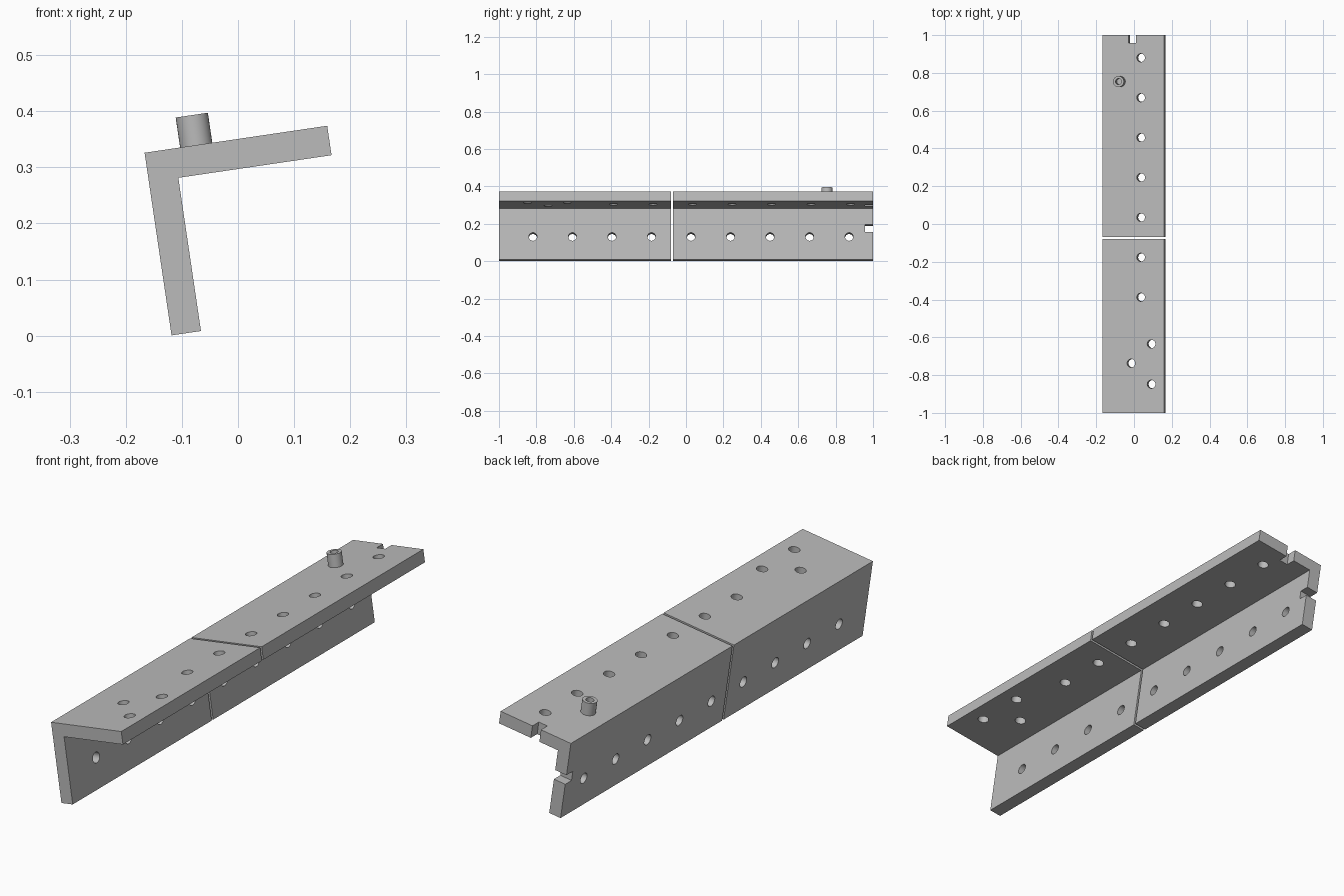
import bpy
import bmesh
from math import radians
from mathutils import Matrix

if "Cube" in bpy.data.objects:
    bpy.data.objects.remove(bpy.data.objects["Cube"], do_unlink=True)

FLANGE = 0.329      # width of each leg of the angle
THICK = 0.053
SEAM = -0.075       # position of the cut across the bar
GAP = 0.01
HOLE_R = 0.022
STEP = 0.2113       # hole spacing
# frame of the tilted bar: origin on the outer corner
PLACE = Matrix.Translation((-0.1665, 0, 0.326)) @ Matrix.Rotation(radians(-8.4), 4, "Y")

grey = bpy.data.materials.new("plain grey")
grey.use_nodes = True
colour = (0.5, 0.5, 0.5, 1)
grey.diffuse_color = colour
grey.node_tree.nodes["Principled BSDF"].inputs["Base Color"].default_value = colour


def make(name, bm):
    bmesh.ops.recalc_face_normals(bm, faces=bm.faces)
    mesh = bpy.data.meshes.new(name)
    bm.to_mesh(mesh)
    bm.free()
    mesh.materials.append(grey)
    obj = bpy.data.objects.new(name, mesh)
    bpy.context.collection.objects.link(obj)
    obj.matrix_world = PLACE
    return obj


def rod(bm, centre, radius, depth, turn=0):
    m = Matrix.Translation(centre) @ Matrix.Rotation(radians(turn), 4, "Y")
    bmesh.ops.create_cone(bm, cap_ends=True, segments=32, radius1=radius,
                          radius2=radius, depth=depth, matrix=m)


def box(bm, centre, size):
    m = Matrix.Translation(centre) @ Matrix.Diagonal((*size, 1))
    bmesh.ops.create_cube(bm, size=1, matrix=m)


def carve(obj, cutter):
    mod = obj.modifiers.new("cut", "BOOLEAN")
    mod.operation = "DIFFERENCE"
    mod.solver = "EXACT"
    mod.object = cutter
    bpy.context.view_layer.update()
    result = bpy.data.meshes.new_from_object(
        obj.evaluated_get(bpy.context.evaluated_depsgraph_get()))
    obj.modifiers.clear()
    obj.data = result


def angle_bar(name, y0, y1):
    # L-shaped section swept along y
    section = [(0, 0), (FLANGE, 0), (FLANGE, -THICK), (THICK, -THICK),
               (THICK, -FLANGE), (0, -FLANGE)]
    bm = bmesh.new()
    face = bm.faces.new([bm.verts.new((u, y0, v)) for u, v in section])
    swept = bmesh.ops.extrude_face_region(bm, geom=[face])["geom"]
    bmesh.ops.translate(bm, vec=(0, y1 - y0, 0),
                        verts=[g for g in swept if isinstance(g, bmesh.types.BMVert)])
    return make(name, bm)


front_bar = angle_bar("front_angle_bar", -1, SEAM - GAP / 2)
back_bar = angle_bar("back_angle_bar", SEAM + GAP / 2, 1)

# holes and end notches
cuts = bmesh.new()
mid = THICK / 2
for i in range(9):
    rod(cuts, (mid, 0.872 - i * STEP, -0.205), HOLE_R, THICK * 2, 90)
top_holes = [(0.205, 0.88 - i * STEP) for i in range(7)]
top_holes += [(0.261, -0.635), (0.153, -0.737), (0.261, -0.848)]
for u, y in top_holes:
    rod(cuts, (u, y, -mid), HOLE_R, THICK * 2)
box(cuts, (0.16, 1, -mid), (0.04, 0.084, THICK * 2))
box(cuts, (mid, 1, -0.16), (THICK * 2, 0.084, 0.04))
cutter = make("hole_cutter", cuts)
cutter.hide_render = True
for bar in (front_bar, back_bar):
    carve(bar, cutter)
bpy.data.objects.remove(cutter, do_unlink=True)

# hollow stud on the top flange
PIN = (0.093, 0.754)
bm = bmesh.new()
rod(bm, (*PIN, 0.026), 0.029, 0.056)
stud = make("hollow_stud", bm)
bm = bmesh.new()
rod(bm, (*PIN, 0.042), 0.016, 0.08)
bore = make("stud_bore_cutter", bm)
bore.hide_render = True
carve(stud, bore)
bpy.data.objects.remove(bore, do_unlink=True)

# smooth round walls, crisp edges
bpy.ops.object.select_all(action="DESELECT")
for obj in (front_bar, back_bar, stud):
    obj.select_set(True)
bpy.context.view_layer.objects.active = stud
bpy.ops.object.shade_smooth_by_angle(angle=radians(30))
